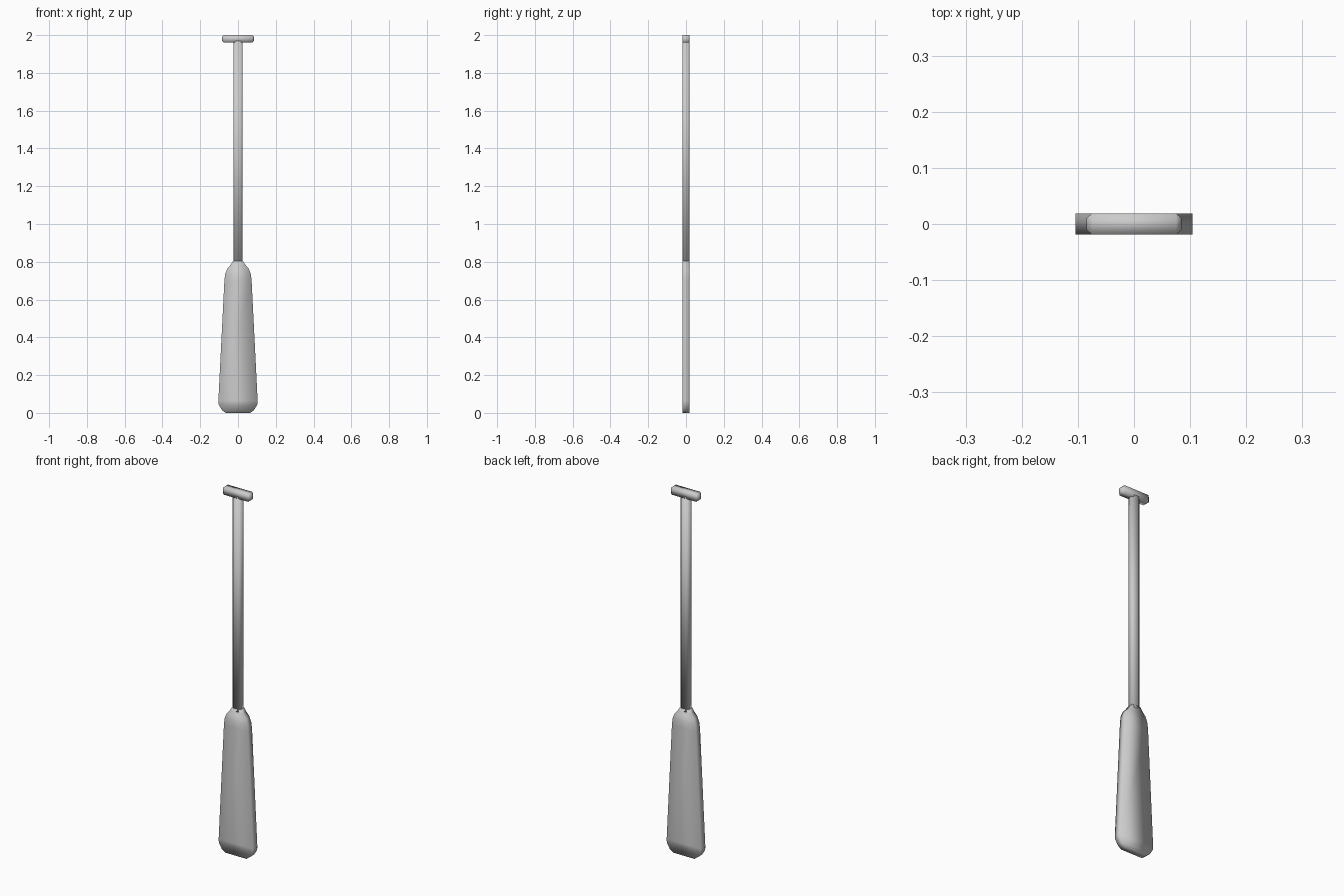
import bpy, bmesh

if "Cube" in bpy.data.objects:
    bpy.data.objects.remove(bpy.data.objects["Cube"])

T = 0.019  # half thickness of the whole paddle


def section(w, d, c):
    """Rectangle half-size w x d, corners cut by c (0 = plain rectangle)."""
    if c == 0:
        return [(w, d), (-w, d), (-w, -d), (w, -d)]
    return [(w, d - c), (w - c, d), (c - w, d), (-w, d - c),
            (-w, c - d), (c - w, -d), (w - c, -d), (w, c - d)]


def loft(name, rings, place):
    """Skin rings of (position, half width, half depth, corner cut)."""
    bm = bmesh.new()
    loops = [[bm.verts.new(place(p, u, v)) for u, v in section(w, d, c)]
             for p, w, d, c in rings]
    for a, b in zip(loops, loops[1:]):
        n = len(a)
        for i in range(n):
            j = (i + 1) % n
            bm.faces.new((a[i], a[j], b[j], b[i]))
    bm.faces.new(loops[0])
    bm.faces.new(loops[-1])
    bmesh.ops.recalc_face_normals(bm, faces=bm.faces)
    for f in bm.faces:
        f.smooth = True
    mesh = bpy.data.meshes.new(name)
    bm.to_mesh(mesh)
    bm.free()
    ob = bpy.data.objects.new(name, mesh)
    bpy.context.collection.objects.link(ob)
    return ob


def along_z(p, u, v):
    return (u, v, p)


def along_x(p, u, v):
    return (p, u, 1.98 + v)


# Flat blade, widest near the bottom, rounded shoulders at the top
outline = [(0, 0.065), (0.015, 0.085), (0.045, 0.103), (0.065, 0.104),
           (0.70, 0.072), (0.735, 0.068), (0.765, 0.056),
           (0.785, 0.038), (0.805, 0.025)]
loft("blade", [(z, w, T, 0) for z, w in outline], along_z)

# Straight shaft with chamfered corners
loft("shaft", [(z, 0.025, T, 0.009) for z in (0.79, 1.97)], along_z)

# Crossbar grip with chamfered ends
loft("grip", [(-0.085, 0.010, 0.011, 0), (-0.075, T, 0.020, 0),
              (0.075, T, 0.020, 0), (0.085, 0.010, 0.011, 0)], along_x)
